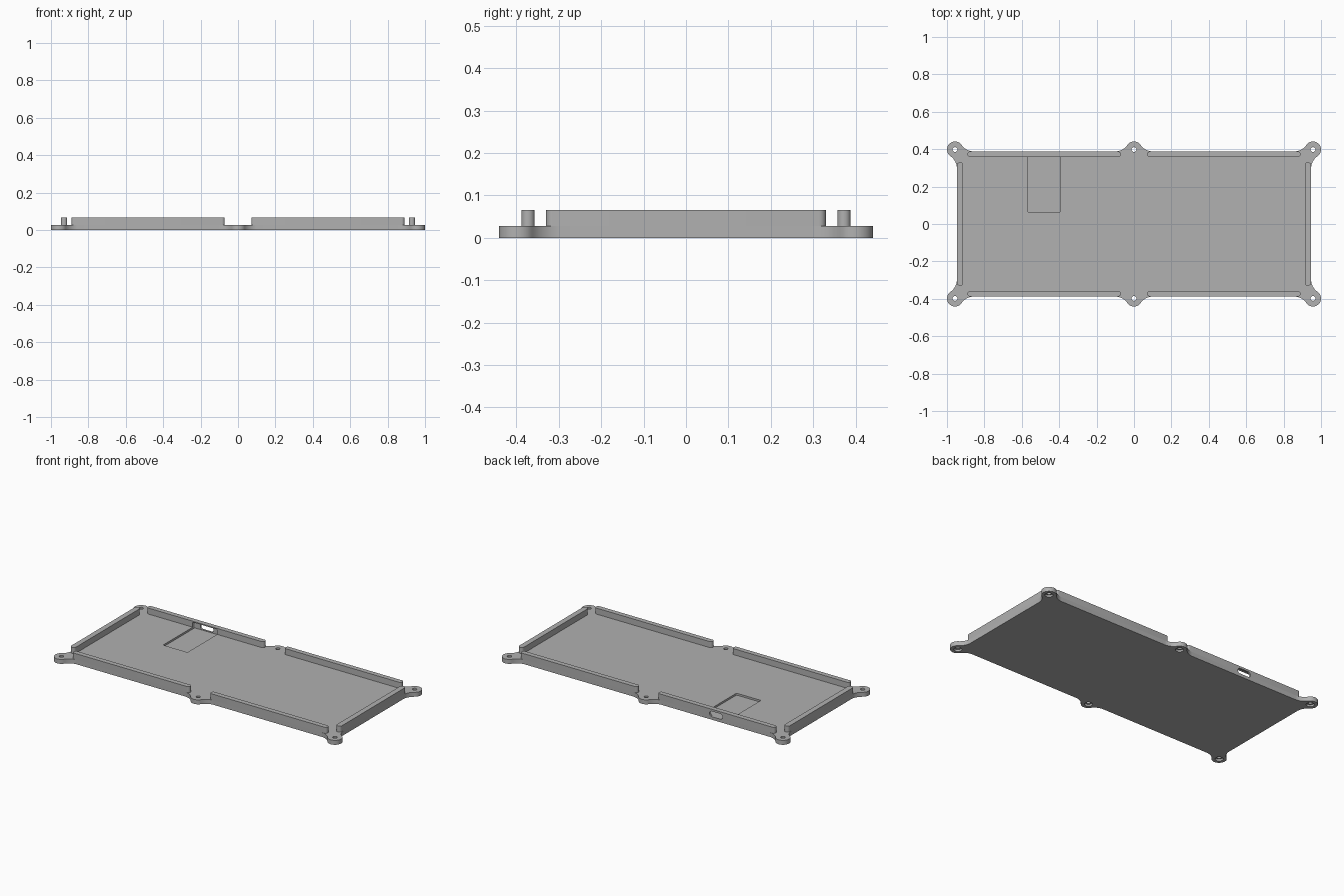
import bpy, bmesh, math

if "Cube" in bpy.data.objects:
    bpy.data.objects.remove(bpy.data.objects["Cube"])

HX, HY = 0.947, 0.388          # half size of the tray
FLOOR, TOP = 0.028, 0.066      # floor thickness, wall height
EAR_X, EAR_Y, EAR_R = 0.957, 0.398, 0.043
FIL = 0.08                     # concave fillet beside each ear

grey = bpy.data.materials.new("warm_grey")
grey.diffuse_color = (0.44, 0.44, 0.44, 1)
grey.use_nodes = True
grey.node_tree.nodes["Principled BSDF"].inputs["Base Color"].default_value = grey.diffuse_color


def arc(c, r, a0, a1, n=10):
    return [(c[0] + r * math.cos(a0 + (a1 - a0) * i / n),
             c[1] + r * math.sin(a0 + (a1 - a0) * i / n)) for i in range(n + 1)]


def direction(a, b):
    return math.atan2(b[1] - a[1], b[0] - a[0])


def rounded_rect(x0, x1, y0, y1, r):
    pts = []
    for i, c in enumerate([(x1 - r, y1 - r), (x0 + r, y1 - r), (x0 + r, y0 + r), (x1 - r, y0 + r)]):
        pts += arc(c, r, i * math.pi / 2, (i + 1) * math.pi / 2, 8)
    return pts


def prism(name, pts, z0, z1, along_y=False):
    """Extrude an outline upwards, or an (x, z) outline along y."""
    bm = bmesh.new()
    place = (lambda p, h: (p[0], h, p[1])) if along_y else (lambda p, h: (p[0], p[1], h))
    face = bm.faces.new([bm.verts.new(place(p, z0)) for p in pts])
    ext = bmesh.ops.extrude_face_region(bm, geom=[face])
    move = (0, z1 - z0, 0) if along_y else (0, 0, z1 - z0)
    bmesh.ops.translate(bm, vec=move,
                        verts=[v for v in ext["geom"] if isinstance(v, bmesh.types.BMVert)])
    bmesh.ops.remove_doubles(bm, verts=bm.verts, dist=1e-6)
    bmesh.ops.recalc_face_normals(bm, faces=bm.faces)
    me = bpy.data.meshes.new(name)
    bm.to_mesh(me)
    bm.free()
    me.materials.append(grey)
    ob = bpy.data.objects.new(name, me)
    bpy.context.collection.objects.link(ob)
    return ob


def activate(ob):
    bpy.ops.object.select_all(action='DESELECT')
    ob.select_set(True)
    bpy.context.view_layer.objects.active = ob


def cut(ob, cutters):
    activate(ob)
    for c in cutters:
        m = ob.modifiers.new("cut", 'BOOLEAN')
        m.operation, m.solver, m.object = 'DIFFERENCE', 'EXACT', c
        bpy.ops.object.modifier_apply(modifier=m.name)


# Floor outline: one quarter with a corner ear and half a middle ear, mirrored
C, M, S = (EAR_X, EAR_Y), (0, EAR_Y), EAR_R + FIL
reach_y = math.sqrt(S ** 2 - (HX + FIL - EAR_X) ** 2)
reach_x = math.sqrt(S ** 2 - (HY + FIL - EAR_Y) ** 2)
F1 = (HX + FIL, EAR_Y - reach_y)
F2 = (EAR_X - reach_x, HY + FIL)
F3 = (reach_x, HY + FIL)
q = arc(F1, FIL, math.pi, direction(F1, C))
q += arc(C, EAR_R, direction(C, F1), direction(C, F2), 24)[1:]
q += arc(F2, FIL, direction(F2, C), -math.pi / 2)[1:]
q += arc(F3, FIL, -math.pi / 2, direction(F3, M))
q += arc(M, EAR_R, direction(M, F3), math.pi / 2)[1:]
left = [(-x, y) for x, y in reversed(q[:-1])]
half = q + left
outline = half + [(-x, -y) for x, y in half]
floor = prism("tray_floor", outline, 0, FLOOR)

# Rim walls with rounded ends
T = 0.031
walls = []
for sx, side in ((1, "right"), (-1, "left")):
    xs = sorted((sx * 0.071, sx * 0.89))
    for sy, end in ((1, "back"), (-1, "front")):
        ys = sorted((sy * (HY - T), sy * HY))
        walls.append(prism(f"{end}_{side}_wall", rounded_rect(*xs, *ys, 0.0153), FLOOR, TOP))
    xs = sorted((sx * (HX - 0.034), sx * HX))
    walls.append(prism(f"{side}_wall", rounded_rect(*xs, -0.33, 0.33, 0.0165), FLOOR, TOP))

# Screw holes with a wider recess underneath
holes = []
for x in (-EAR_X, 0, EAR_X):
    for y in (-EAR_Y, EAR_Y):
        holes.append(prism("hole_cutter", arc((x, y), 0.013, 0, 2 * math.pi, 24)[:-1], -0.05, 0.1))
        holes.append(prism("recess_cutter", arc((x, y), 0.023, 0, 2 * math.pi, 24)[:-1], -0.05, 0.012))

# Board pocket reaching into the back wall, and the connector slot through it
pocket = prism("pocket_cutter", rounded_rect(-0.567, -0.396, 0.061, 0.377, 0.006), 0.016, 0.059)
slot = prism("slot_cutter", rounded_rect(-0.528, -0.436, 0.019, 0.053, 0.0165), 0.34, 0.45, True)

cut(floor, holes + [pocket, slot])
cut(next(w for w in walls if w.name == "back_left_wall"), [pocket, slot])

for c in holes + [pocket, slot]:
    bpy.data.objects.remove(c, do_unlink=True)

# Smooth the round sides, keep the edges sharp
for ob in [floor] + walls:
    activate(ob)
    bpy.ops.object.shade_smooth_by_angle(angle=math.radians(30))
